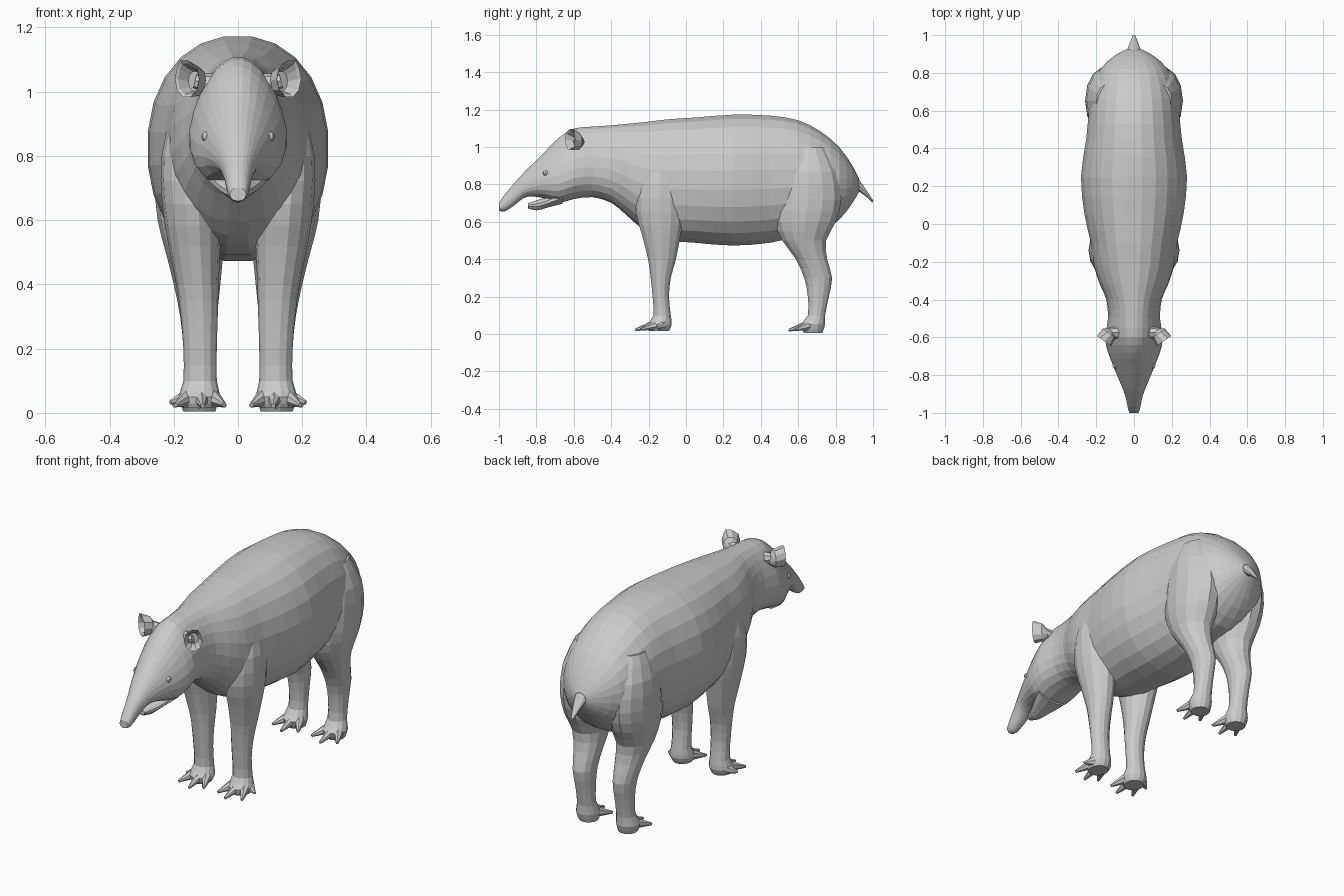
import bpy, bmesh, math
from mathutils import Vector, Matrix

if "Cube" in bpy.data.objects:
    bpy.data.objects.remove(bpy.data.objects["Cube"])


def finish(bm, name, mirror=False):
    bmesh.ops.recalc_face_normals(bm, faces=bm.faces)
    me = bpy.data.meshes.new(name)
    bm.to_mesh(me)
    bm.free()
    ob = bpy.data.objects.new(name, me)
    bpy.context.collection.objects.link(ob)
    if mirror:
        m = ob.modifiers.new("mirror", 'MIRROR')
        m.use_mirror_merge = False
    return ob


def smooth_rows(rows, steps):
    """Catmull-Rom interpolation between section rows."""
    rows = [Vector(r) for r in rows]
    out = []
    for i in range(len(rows) - 1):
        p0, p1 = rows[max(i - 1, 0)], rows[i]
        p2, p3 = rows[i + 1], rows[min(i + 2, len(rows) - 1)]
        for k in range(steps):
            t = k / steps
            out.append(0.5 * (2 * p1 + (p2 - p0) * t + (2 * p0 - 5 * p1 + 4 * p2 - p3) * t * t
                              + (3 * p1 - p0 - 3 * p2 + p3) * t ** 3))
    return out + [rows[-1]]


def loft(rows, axis, sides=16, steps=2, power=1.0):
    """rows: (position, low, high, x0, x1, pear) on the y or z axis."""
    bm = bmesh.new()
    rings = []
    for s, lo, hi, x0, x1, pear in smooth_rows(rows, steps):
        ring = []
        for i in range(sides):
            a = 2 * math.pi * (i + 0.5) / sides - math.pi / 2
            c, d = math.cos(a), math.sin(a)
            c = math.copysign(abs(c) ** power, c)
            d = math.copysign(abs(d) ** power, d)
            x = (x0 + x1) / 2 + (x1 - x0) / 2 * c * (1 - pear * d)
            v = (lo + hi) / 2 + (hi - lo) / 2 * d
            ring.append(bm.verts.new((x, s, v) if axis == 'y' else (x, v, s)))
        rings.append(ring)
    for r, q in zip(rings, rings[1:]):
        for i in range(sides):
            j = (i + 1) % sides
            bm.faces.new((r[i], r[j], q[j], q[i]))
    bm.faces.new(rings[0])
    bm.faces.new(rings[-1])
    return bm


def centred(rows):
    return [(y, lo, hi, -w, w, p) for y, lo, hi, w, p in rows]


# Body with head and snout: y, bottom, top, half width, pear shape
body = [(-1.0, .66, .70, .025, 0), (-.97, .655, .745, .034, 0), (-.92, .685, .805, .044, 0),
        (-.87, .725, .86, .06, .1), (-.82, .735, .91, .08, .2), (-.75, .722, .98, .107, .25),
        (-.68, .70, 1.05, .132, .3), (-.6, .72, 1.1, .146, .3), (-.5, .73, 1.11, .135, .2),
        (-.4, .70, 1.117, .145, .12), (-.32, .635, 1.125, .18, .08), (-.22, .55, 1.135, .213, .03),
        (-.1, .50, 1.15, .23, 0), (.05, .485, 1.16, .264, 0), (.25, .47, 1.175, .283, 0),
        (.45, .485, 1.17, .255, 0), (.6, .52, 1.145, .24, 0), (.72, .54, 1.085, .22, 0),
        (.82, .61, 1.0, .18, 0), (.89, .70, .90, .105, 0), (.925, .76, .83, .04, 0)]
finish(loft(centred(body), 'y', 24, 2, .93), "body")

# Lower jaw
jaw = [(-.845, .672, .70, .02, 0), (-.80, .66, .715, .038, 0),
       (-.74, .675, .735, .065, 0), (-.66, .695, .78, .1, 0)]
finish(loft(centred(jaw), 'y', 12), "lower_jaw")

# Tail
tail = [(.87, .75, .88, .05, 0), (.93, .757, .82, .033, 0), (1.0, .70, .715, .006, 0)]
finish(loft(centred(tail), 'y', 10), "tail")

# Legs: z, back-to-front range in y, inner and outer x
front = [(.015, -.2, -.09, .07, .17), (.05, -.21, -.075, .055, .185), (.1, -.175, -.08, .066, .17),
         (.2, -.18, -.09, .066, .17), (.3, -.19, -.08, .063, .178), (.4, -.205, -.052, .06, .192),
         (.52, -.235, -.028, .055, .216), (.65, -.27, -.005, .05, .236),
         (.8, -.26, -.02, .06, .238), (.97, -.2, -.07, .08, .2)]
rear = [(.005, .63, .73, .07, .17), (.05, .61, .745, .06, .185), (.1, .65, .745, .07, .17),
        (.2, .65, .765, .07, .17), (.3, .63, .783, .065, .18), (.4, .585, .757, .055, .2),
        (.5, .512, .752, .045, .225), (.6, .47, .805, .03, .25), (.72, .47, .835, .03, .259),
        (.87, .5, .81, .05, .25), (1.0, .56, .74, .08, .2)]
for name, rows in (("front_legs", front), ("rear_legs", rear)):
    finish(loft([r + (0,) for r in rows], 'z', 14, 2), name, True)


# Toes: tapered hooves fanned around each foot
def toes(name, y, z, fan):
    bm = bmesh.new()
    for dx, dy, angle, length in fan:
        d = Vector((math.sin(math.radians(angle)), -math.cos(math.radians(angle)), -.25)).normalized()
        rot = d.to_track_quat('Z', 'Y').to_matrix().to_4x4()
        start = Vector((.12 + dx, y + dy, z))
        bmesh.ops.create_cone(bm, cap_ends=True, segments=7, radius1=.027, radius2=.007, depth=length,
                              matrix=Matrix.Translation(start + d * length / 2) @ rot)
    finish(bm, name, True)


toes("front_toes", -.17, .047, [(-.04, .01, -25, .09), (-.005, 0, -3, .105),
                                (.035, .01, 25, .095), (.04, .045, 60, .06)])
toes("rear_toes", .65, .045, [(-.035, .01, -30, .09), (0, 0, 0, .105), (.035, .01, 30, .09)])

# Ears: open cups turned outward
ear = [(-.55, 1.005, 1.04, .125, .155, 0), (-.575, .985, 1.08, .10, .18, 0),
       (-.625, .98, 1.10, .092, .185, 0), (-.618, .988, 1.09, .098, .178, 0),
       (-.58, 1.0, 1.065, .115, .165, 0)]
bm = loft(ear, 'y', 10, 1)
for v in bm.verts:  # pointed upper outer edge
    if v.co.z > 1.085:
        v.co.x += .012
bmesh.ops.rotate(bm, verts=bm.verts, cent=(.14, -.59, 1.04),
                 matrix=Matrix.Rotation(math.radians(35), 3, 'Z'))
finish(bm, "ears", True)

# Ear roots joining the ears to the head
bm = bmesh.new()
bmesh.ops.create_cone(bm, cap_ends=True, segments=8, radius1=.04, radius2=.025, depth=.07,
                      matrix=Matrix.Translation((.1, -.575, 1.025)) @ Matrix.Rotation(math.radians(75), 4, 'Y'))
finish(bm, "ear_roots", True)

# Eyes
bm = bmesh.new()
bmesh.ops.create_uvsphere(bm, u_segments=8, v_segments=6, radius=.016,
                          matrix=Matrix.Translation((.098, -.75, .86)))
finish(bm, "eyes", True)
